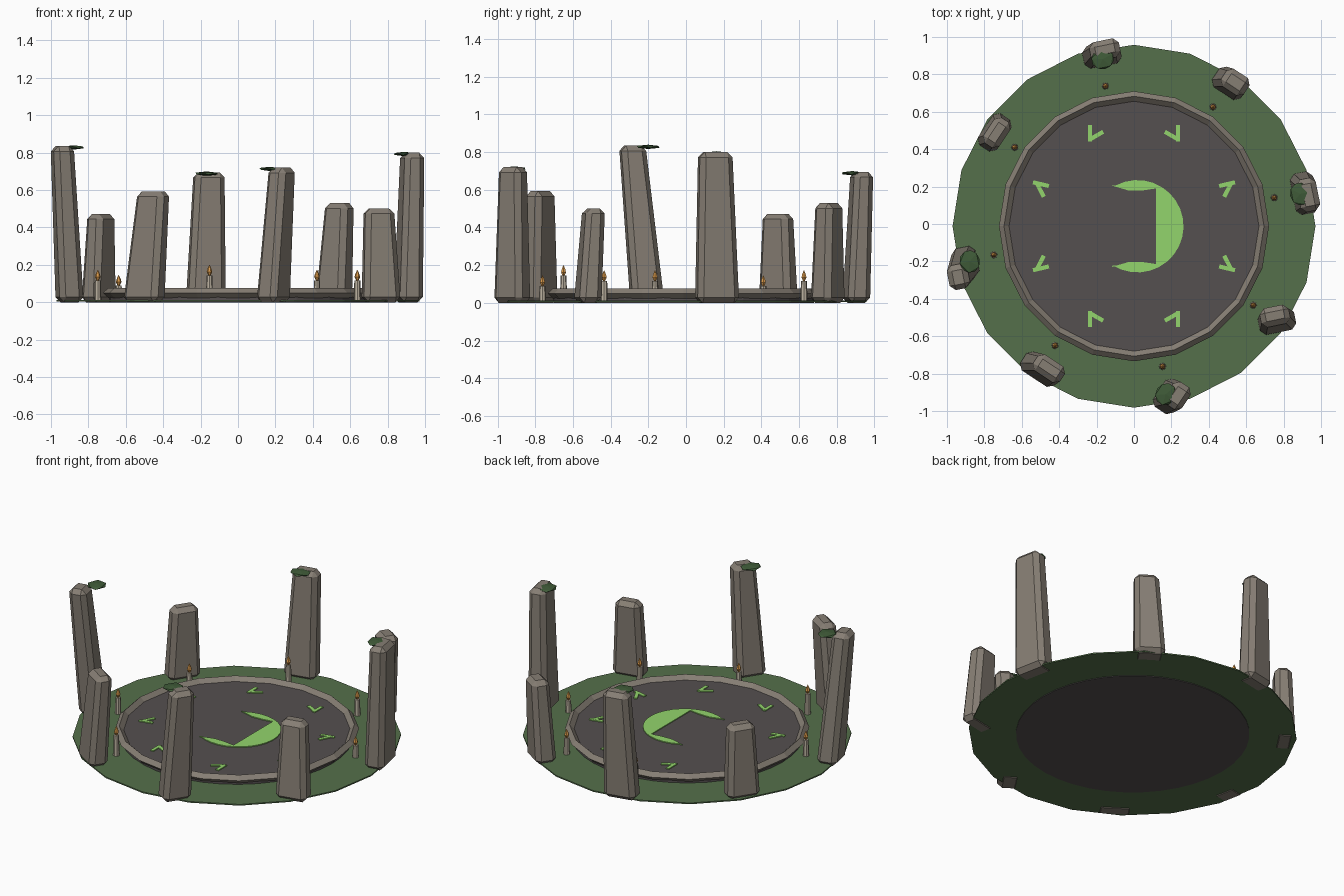
import bpy, bmesh
from math import sin, cos, pi, radians
from mathutils import Matrix, Vector

if "Cube" in bpy.data.objects:
    bpy.data.objects.remove(bpy.data.objects["Cube"], do_unlink=True)

CY = -0.012            # circle centre in y
STEP = radians(45)
START = radians(11.5)


def material(name, rgb):
    m = bpy.data.materials.new(name)
    m.use_nodes = True
    m.diffuse_color = (*rgb, 1)
    m.node_tree.nodes["Principled BSDF"].inputs["Base Color"].default_value = (*rgb, 1)
    return m


stone = material("grey_stone", (0.24, 0.21, 0.175))
slab = material("dark_slab", (0.09, 0.079, 0.08))
grass = material("grass_green", (0.09, 0.16, 0.07))
moss = material("moss_green", (0.05, 0.105, 0.04))
glow = material("rune_green", (0.29, 0.66, 0.15))
wax = material("candle_wax", (0.5, 0.44, 0.35))
fire = material("flame_orange", (0.72, 0.33, 0.07))


def finish(bm, name, mat):
    bmesh.ops.recalc_face_normals(bm, faces=bm.faces)
    me = bpy.data.meshes.new(name)
    bm.to_mesh(me)
    bm.free()
    me.materials.append(mat)
    ob = bpy.data.objects.new(name, me)
    bpy.context.scene.collection.objects.link(ob)
    return ob


def lathe(name, mat, profile, sides, at=(0, 0), closed=False, turn=0.0):
    """Revolve (radius, z) points; open profiles get flat caps."""
    bm = bmesh.new()
    rings = []
    for r, z in profile:
        rings.append([bm.verts.new((at[0] + r * cos(turn + 2 * pi * i / sides),
                                    at[1] + r * sin(turn + 2 * pi * i / sides), z))
                      for i in range(sides)])
    pairs = list(zip(rings, rings[1:]))
    if closed:
        pairs.append((rings[-1], rings[0]))
    else:
        bm.faces.new(rings[0])
        bm.faces.new(rings[-1])
    for a, b in pairs:
        for i in range(sides):
            j = (i + 1) % sides
            bm.faces.new((a[i], a[j], b[j], b[i]))
    return finish(bm, name, mat)


def plate(name, mat, points, z0, z1):
    """Thin flat plate from an outline."""
    bm = bmesh.new()
    face = bm.faces.new([bm.verts.new((x, y, z0)) for x, y in points])
    top = bmesh.ops.extrude_face_region(bm, geom=[face])["geom"]
    for v in top:
        if isinstance(v, bmesh.types.BMVert):
            v.co.z = z1
    return finish(bm, name, mat)


def standing_stone(name, base, top, w, d, h, angle):
    """Tapered, leaning block with chamfered edges."""
    bm = bmesh.new()
    bmesh.ops.create_cube(bm, size=1)
    turn = Matrix.Rotation(angle, 3, "Z")
    for v in bm.verts:
        up = v.co.z > 0
        sx, sy = (0.85, 0.78) if up else (1, 1)
        p = turn @ Vector((v.co.x * d * sx, v.co.y * w * sy, 0))
        c = top if up else base
        v.co = (p.x + c[0], p.y + c[1], h if up else 0)
    ob = finish(bm, name, stone)
    bev = ob.modifiers.new("chamfer", "BEVEL")
    bev.width = 0.028
    bev.segments = 1
    bev.limit_method = "NONE"


# Ground, paved floor and kerb
lathe("ground", grass, [(0.97, 0.004), (0.97, 0.012)], 20, (0, CY))
lathe("floor", slab, [(0.69, 0.0), (0.69, 0.05)], 40, (0, CY))
lathe("kerb", stone, [(0.722, 0.05), (0.695, 0.076), (0.668, 0.05), (0.695, 0.024)],
      20, (0, CY), closed=True)

# Crescent: round outer edge, straight inner edge with two horns
arc = [(0.018 + 0.247 * cos(radians(a)), CY + 0.247 * sin(radians(a)))
       for a in range(-122, 123, 12)]
horn = [(-0.118, 0.217), (-0.025, 0.19), (0.05, 0.192), (0.118, 0.202)]
inner = [(x, CY + y) for x, y in horn] + [(x, CY - y) for x, y in reversed(horn)]
plate("crescent", glow, arc + inner, 0.049, 0.056)

# Rune marks: two strokes each, mirrored to all quarters
strokes = [((0.235, 0.54), (0.235, 0.452)), ((0.165, 0.505), (0.24, 0.462)),
           ((0.455, 0.215), (0.54, 0.235)), ((0.482, 0.157), (0.522, 0.235))]
for sx in (1, -1):
    for sy in (1, -1):
        for n, (p, q) in enumerate(strokes):
            p, q = Vector((p[0] * sx, p[1] * sy + CY)), Vector((q[0] * sx, q[1] * sy + CY))
            side = (q - p).orthogonal().normalized() * 0.011
            plate("rune_stroke", glow, [p - side, q - side, q + side, p + side],
                  0.049, 0.056 + 0.0005 * (n % 2))

# Standing stones: base, top, width, depth, height
stones = [
    ((0.91, 0.165), (0.932, 0.155), 0.225, 0.125, 0.80),
    ((0.512, 0.752), (0.543, 0.758), 0.185, 0.13, 0.53),
    ((-0.172, 0.903), (-0.155, 0.933), 0.205, 0.12, 0.695),
    ((-0.745, 0.49), (-0.733, 0.488), 0.205, 0.12, 0.472),
    ((-0.90, -0.205), (-0.94, -0.285), 0.17, 0.13, 0.835),
    ((-0.503, -0.777), (-0.452, -0.773), 0.22, 0.12, 0.593),
    ((0.765, -0.522), (0.753, -0.49), 0.20, 0.12, 0.502),
    ((0.188, -0.922), (0.235, -0.918), 0.18, 0.13, 0.72),
]
for k, (base, top, w, d, h) in enumerate(stones):
    a = START + k * STEP
    standing_stone(f"standing_stone_{k + 1}", base, top, w, d, h, a)
    # Moss pads on the tall stones
    if k in (0, 2, 4, 7):
        bm = bmesh.new()
        bmesh.ops.create_icosphere(bm, subdivisions=1, radius=0.068)
        x, y = base[0] - 0.022 * cos(a), base[1] - 0.022 * sin(a)
        bm.transform(Matrix.Translation((x, y, h - 0.007)) @ Matrix.Rotation(a, 4, "Z")
                     @ Matrix.Diagonal((0.9, 1, 0.17, 1)))
        finish(bm, f"moss_pad_{k + 1}", moss)

# Candles in three repeating heights
for k in range(8):
    a = START + k * STEP
    at = (0.765 * cos(a), CY + 0.765 * sin(a))
    h = (0.09, 0.117, 0.144)[k % 3]
    lathe(f"candle_{k + 1}", wax, [(0.019, 0.008), (0.016, h)], 8, at)
    lathe(f"flame_{k + 1}", fire,
          [(0.005, h - 0.002), (0.015, h + 0.018), (0.011, h + 0.034), (0.001, h + 0.056)], 6, at)
